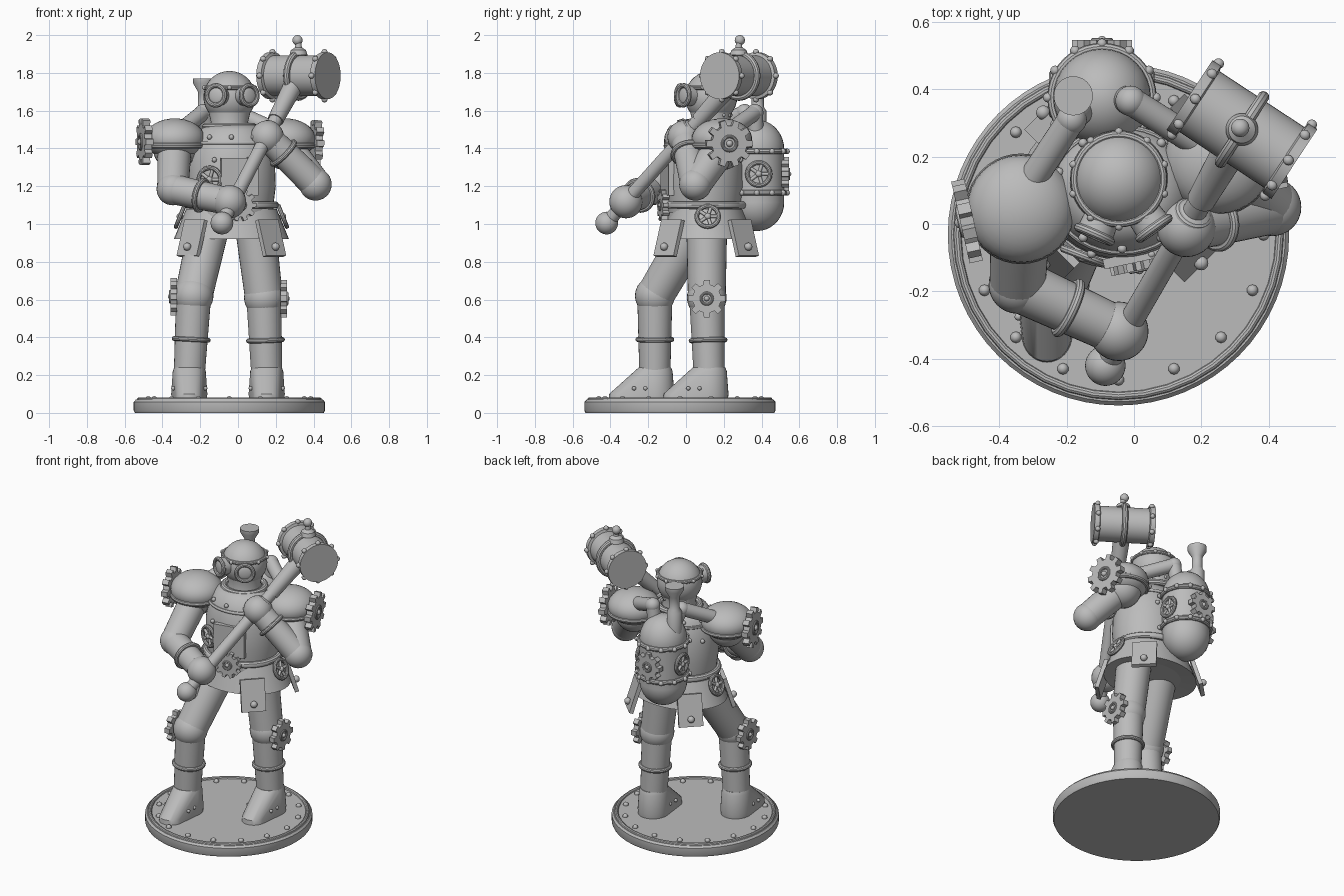
import bpy, bmesh
from math import sin, cos, pi, radians
from mathutils import Vector, Matrix

cube = bpy.data.objects.get("Cube")
if cube:
    bpy.data.objects.remove(cube, do_unlink=True)

grey = bpy.data.materials.new("plain_grey")
grey.use_nodes = True
grey.diffuse_color = (0.5, 0.5, 0.5, 1)
grey.node_tree.nodes["Principled BSDF"].inputs["Base Color"].default_value = (0.5, 0.5, 0.5, 1)
parts = []


def frame(loc, axis=(0, 0, 1)):
    """Matrix whose local z runs along axis."""
    return Matrix.Translation(Vector(loc)) @ Vector(axis).to_track_quat('Z', 'Y').to_matrix().to_4x4()


def finish(name, bm, matrix=Matrix()):
    bmesh.ops.recalc_face_normals(bm, faces=bm.faces[:])
    mesh = bpy.data.meshes.new(name)
    bm.to_mesh(mesh)
    bm.free()
    mesh.materials.append(grey)
    ob = bpy.data.objects.new(name, mesh)
    ob.matrix_world = matrix
    bpy.context.collection.objects.link(ob)
    parts.append(ob)
    return ob


def ball(name, loc, r, scale=(1, 1, 1), axis=(0, 0, 1)):
    bm = bmesh.new()
    bmesh.ops.create_uvsphere(bm, u_segments=32, v_segments=18, radius=r)
    bmesh.ops.scale(bm, vec=scale, verts=bm.verts)
    return finish(name, bm, frame(loc, axis))


def rod(name, a, b, r1, r2=None):
    a, b = Vector(a), Vector(b)
    bm = bmesh.new()
    bmesh.ops.create_cone(bm, cap_ends=True, segments=32, radius1=r1,
                          radius2=r1 if r2 is None else r2, depth=(b - a).length)
    return finish(name, bm, frame((a + b) / 2, b - a))


def lathe(name, profile, loc, axis=(0, 0, 1), yscale=1, steps=40):
    bm = bmesh.new()
    verts = [bm.verts.new((r, 0, z)) for r, z in profile]
    edges = [bm.edges.new(p) for p in zip(verts, verts[1:])]
    bmesh.ops.spin(bm, geom=verts + edges, cent=(0, 0, 0), axis=(0, 0, 1), angle=2 * pi, steps=steps)
    bmesh.ops.remove_doubles(bm, verts=bm.verts, dist=0.0001)
    bmesh.ops.scale(bm, vec=(1, yscale, 1), verts=bm.verts)
    return finish(name, bm, frame(loc, axis))


def ring(name, loc, axis, big, small, yscale=1):
    circle = [(big + small * cos(i * pi / 5), small * sin(i * pi / 5)) for i in range(11)]
    return lathe(name, circle, loc, axis, yscale)


def studs(name, loc, axis, radius, count, size, yscale=1, start=0.0, span=360):
    """A circle (or arc) of rivets in one mesh."""
    bm = bmesh.new()
    for i in range(count):
        a = radians(start + span * i / count)
        spot = Matrix.Translation((radius * cos(a), radius * yscale * sin(a), 0))
        bmesh.ops.create_uvsphere(bm, u_segments=10, v_segments=6, radius=size, matrix=spot)
    return finish(name, bm, frame(loc, axis))


def gear(name, loc, axis, r, teeth=8, thick=0.035):
    bm = bmesh.new()
    rim = []
    for i in range(teeth):
        for off, k in ((-0.3, 0.76), (-0.2, 1), (0.2, 1), (0.3, 0.76)):
            a = 2 * pi * (i + off) / teeth
            rim.append(bm.verts.new((r * k * cos(a), r * k * sin(a), -thick / 2)))
    face = bm.faces.new(rim)
    top = bmesh.ops.extrude_face_region(bm, geom=[face])["geom"]
    bmesh.ops.translate(bm, vec=(0, 0, thick), verts=[v for v in top if isinstance(v, bmesh.types.BMVert)])
    finish(name, bm, frame(loc, axis))
    hub = Vector(loc) + Vector(axis).normalized() * thick / 2
    ring(name + "_hub_ring", hub, axis, r * 0.3, r * 0.07)
    ball(name + "_hub", hub, r * 0.14)


def valve(name, loc, axis, r):
    """Spoked hand wheel."""
    ring(name + "_rim", loc, axis, r, 0.012)
    m = frame(loc, axis)
    for i in range(5):
        a = 2 * pi * i / 5
        rod(name + "_spoke", loc, m @ Vector((r * cos(a), r * sin(a), 0)), 0.009)
    ball(name + "_hub", loc, 0.018)


# Round base
lathe("base", [(0, 0), (0.5, 0), (0.506, 0.012), (0.506, 0.058), (0.495, 0.07), (0, 0.07)],
      (-0.046, -0.032, 0), steps=64)
ring("base_rim", (-0.046, -0.032, 0.07), (0, 0, 1), 0.478, 0.012)
studs("base_rivets", (-0.046, -0.032, 0.072), (0, 0, 1), 0.43, 16, 0.017)

# Legs and boots
for side, hip, knee, ankle in (
        ("right", (-0.15, 0.06, 1.0), (-0.235, -0.165, 0.62), (-0.258, -0.165, 0.2)),
        ("left", (0.09, 0.11, 1.0), (0.137, 0.11, 0.61), (0.152, 0.122, 0.2))):
    s = -1 if side == "right" else 1
    knee, ankle = Vector(knee), Vector(ankle)
    rod(side + "_thigh", hip, knee, 0.108, 0.1)
    ball(side + "_knee", knee, 0.105)
    rod(side + "_shin", knee, ankle, 0.093, 0.082)
    ring(side + "_shin_band", knee.lerp(ankle, 0.55), knee - ankle, 0.09, 0.013)
    gear(side + "_knee_gear", knee + Vector((s * 0.105, 0, -0.005)), (s, 0, 0), 0.1)
    bm = bmesh.new()
    for dy, z, r in ((0, 0.0, 0.1), (0, 0.03, 0.103), (0, 0.15, 0.094), (0, 0.17, 0.086),
                     (-0.165, 0.0, 0.08), (-0.165, 0.03, 0.077), (-0.155, 0.055, 0.055)):
        for i in range(32):
            a = 2 * pi * i / 32
            bm.verts.new((r * 0.93 * cos(a), dy + r * sin(a), z))
    hull = bmesh.ops.convex_hull(bm, input=bm.verts[:])
    bmesh.ops.delete(bm, geom=list({g for g in hull["geom_interior"]}), context='VERTS')
    finish(side + "_boot", bm, Matrix.Translation((ankle.x, ankle.y, 0.07)))
    for e in (-1, 1):
        for k in (0, 1):
            ball(side + "_boot_rivet", (ankle.x + e * 0.085, ankle.y - 0.05 - 0.06 * k, 0.13), 0.011)

# Torso, belt and skirt
mid = Vector((-0.035, 0.1, 0))
front = Vector((0.21, -0.98, 0)).normalized()
lathe("torso", [(0, 1.05), (0.22, 1.05), (0.225, 1.12), (0.235, 1.2), (0.23, 1.33),
                (0.205, 1.44), (0.165, 1.5), (0.12, 1.525), (0, 1.53)], mid, yscale=0.88)
ring("chest_band", mid + Vector((0, 0, 1.43)), (0, 0, 1), 0.21, 0.01, 0.88)
studs("chest_rivets", mid + Vector((0, 0, 1.46)), (0, 0, 1), 0.197, 10, 0.014, 0.88, 18)
studs("waist_rivets", mid + Vector((0, 0, 1.34)), (0, 0, 1), 0.232, 8, 0.014, 0.88, 22)
ring("belt", mid + Vector((0, 0, 1.1)), (0, 0, 1), 0.232, 0.02, 0.9)
lathe("skirt", [(0.2, 0.93), (0.305, 0.92), (0.24, 1.08), (0.2, 1.08), (0.2, 0.93)],
      mid + Vector((0, 0.01, 0)), yscale=0.8)
rod("hips", mid + Vector((0, 0, 0.93)), mid + Vector((0, 0, 1.06)), 0.205)
gear("belt_gear", mid + front * 0.225 + Vector((0, 0, 1.1)), front, 0.085, 10)
valve("chest_valve", (-0.15, -0.095, 1.235), (-0.35, -0.93, 0), 0.062)


def slab(name, loc, outward, size, tilt=0):
    bm = bmesh.new()
    bmesh.ops.create_cube(bm, size=1)
    bmesh.ops.scale(bm, vec=size, verts=bm.verts)
    turn = Vector(outward).to_track_quat('Y', 'Z').to_matrix().to_4x4()
    return finish(name, bm, Matrix.Translation(loc) @ turn @ Matrix.Rotation(tilt, 4, 'X'))


slab("chest_plate", mid + front * 0.203 + Vector((0, 0, 1.25)), front, (0.2, 0.03, 0.2))
for sx in (-1, 1):
    for sy in (-1, 1):
        out = Vector((sx, sy, 0)).normalized()
        spot = Vector((-0.035 + sx * 0.208, 0.107 + sy * 0.197, 0.925))
        slab("skirt_flap", spot, out, (0.15, 0.025, 0.2), 0.3)
        ball("flap_rivet", spot + out * 0.037 + Vector((0, 0, -0.045)), 0.021)
    valve("hip_valve", (-0.035 + sx * 0.272, 0.115, 1.04), (sx, 0, 0.4), 0.058)

# Head with goggles
head = Vector((-0.045, 0.133, 1.672))
lathe("neck", [(0, 1.48), (0.12, 1.48), (0.098, 1.54), (0.12, 1.63), (0, 1.63)], (head.x, head.y, 0))
ring("collar", (head.x, head.y, 1.515), (0, 0, 1), 0.125, 0.02)
ball("head", head, 0.138)
ring("head_band", head + Vector((0, 0, 0.05)), (0, 0, 1), 0.131, 0.012)
studs("head_band_rivets", head + Vector((0, 0, 0.05)), (0, 0, 1), 0.141, 10, 0.012, 1, 18)
studs("jaw_rivets", head + Vector((0, 0, -0.095)), (0, 0, 1), 0.103, 5, 0.011, 1, 220, 130)
for out in (Vector((-0.4, -0.91, 0.05)), Vector((0.58, -0.81, 0.05))):
    rod("goggle_barrel", head + out * 0.09, head + out * 0.18, 0.05, 0.056)
    ring("goggle_rim", head + out * 0.18, out, 0.052, 0.013)
    ball("goggle_lens", head + out * 0.175, 0.045, (1, 1, 0.3), out)

# Shoulders with gears, then arms
arms = {
    "right": ((-0.335, 0.045, 1.45), (-0.345, -0.18, 1.185), (-0.045, -0.318, 1.118), (-0.97, -0.22, 0), 0.5),
    "left": ((0.25, 0.19, 1.45), (0.41, 0.05, 1.21), (0.155, -0.01, 1.46), (0.97, 0.22, -0.05), 0.66)}
for side, (shoulder, elbow, hand, out, cuff) in arms.items():
    shoulder, elbow, hand, out = map(Vector, (shoulder, elbow, hand, out))
    ball(side + "_pauldron", shoulder, 0.16, (1, 1, 0.68))
    ring(side + "_pauldron_rim", shoulder - Vector((0, 0, 0.035)), (0, 0, 1), 0.148, 0.016)
    ball(side + "_shoulder", shoulder - Vector((0, 0, 0.05)), 0.115)
    gear(side + "_shoulder_gear", shoulder + out * 0.165 - Vector((0, 0, 0.015)), out, 0.125, 10, 0.04)
    rod(side + "_upper_arm", shoulder - Vector((0, 0, 0.04)), elbow, 0.09, 0.083)
    ball(side + "_elbow", elbow, 0.086)
    rod(side + "_forearm", elbow, hand, 0.08, 0.072)
    ring(side + "_cuff", elbow.lerp(hand, cuff), hand - elbow, 0.08, 0.014)
    ball(side + "_hand", hand, 0.088)

# Two-handed hammer
pommel, hub = Vector((-0.085, -0.42, 1.005)), Vector((0.32, 0.28, 1.785))
axis = Vector((0.836, -0.55, 0)).normalized()
ball("hammer_pommel", pommel, 0.06)
rod("hammer_shaft", pommel, hub, 0.036)
rod("hammer_socket", pommel.lerp(hub, 0.7), hub, 0.042, 0.055)
ring("hammer_shaft_ring", pommel.lerp(hub, 0.64), hub - pommel, 0.045, 0.014)
lathe("hammer_head", [(0, -0.186), (0.124, -0.186), (0.124, -0.155), (0.108, -0.15),
                      (0.108, 0.15), (0.124, 0.155), (0.124, 0.186), (0, 0.186)], hub, axis)
ring("hammer_hoop", hub, axis, 0.115, 0.018)
for e in (-1, 1):
    studs("hammer_rivets", hub + axis * e * 0.165, axis, 0.126, 8, 0.016)
lathe("hammer_finial", [(0, 0.1), (0.048, 0.11), (0.04, 0.135), (0.018, 0.15), (0.014, 0.19), (0, 0.19)], hub)
ball("hammer_finial_ball", hub + Vector((-0.005, 0.005, 0.188)), 0.027)

# Back tank with hoops, gear, valves and pipes
tank = Vector((-0.095, 0.375, 1.265))
low, high = Vector((0, 0, -0.15)), Vector((0, 0, 0.13))
rod("tank_body", tank + low, tank + high, 0.145)
ball("tank_bottom", tank + low, 0.145, (1, 1, 1.05))
ball("tank_top", tank + high, 0.145, (1, 1, 1.08))
for z in (-0.1, 0.12):
    ring("tank_hoop", tank + Vector((0, 0, z)), (0, 0, 1), 0.147, 0.015)
    studs("tank_rivets", tank + Vector((0, 0, z)), (0, 0, 1), 0.16, 12, 0.015)
gear("tank_gear", tank + Vector((0, 0.15, 0)), (0, 1, 0), 0.09, 8, 0.04)
for s in (-1, 1):
    valve("tank_valve", tank + Vector((s * 0.145, 0.01, 0)), (s, 0, 0), 0.06)
rod("tank_mount", (-0.075, 0.15, 1.3), tank, 0.1)
lathe("exhaust_pipe", [(0, 1.44), (0.045, 1.44), (0.045, 1.6), (0.032, 1.62), (0.032, 1.7),
                       (0.058, 1.745), (0.058, 1.77), (0, 1.77)], (-0.18, 0.38, 0))
for knot, start, end in (((-0.185, 0.31, 1.59), (-0.15, 0.35, 1.48), (-0.31, 0.12, 1.49)),
                         ((-0.01, 0.365, 1.59), (-0.03, 0.37, 1.46), (0.19, 0.24, 1.5))):
    rod("hose_riser", start, knot, 0.042)
    ball("hose_elbow", knot, 0.045)
    rod("hose", knot, end, 0.042)

# Smooth shading with sharp edges kept
bpy.ops.object.select_all(action='DESELECT')
for ob in parts:
    ob.select_set(True)
bpy.context.view_layer.objects.active = parts[0]
bpy.ops.object.shade_smooth_by_angle(angle=radians(35))
